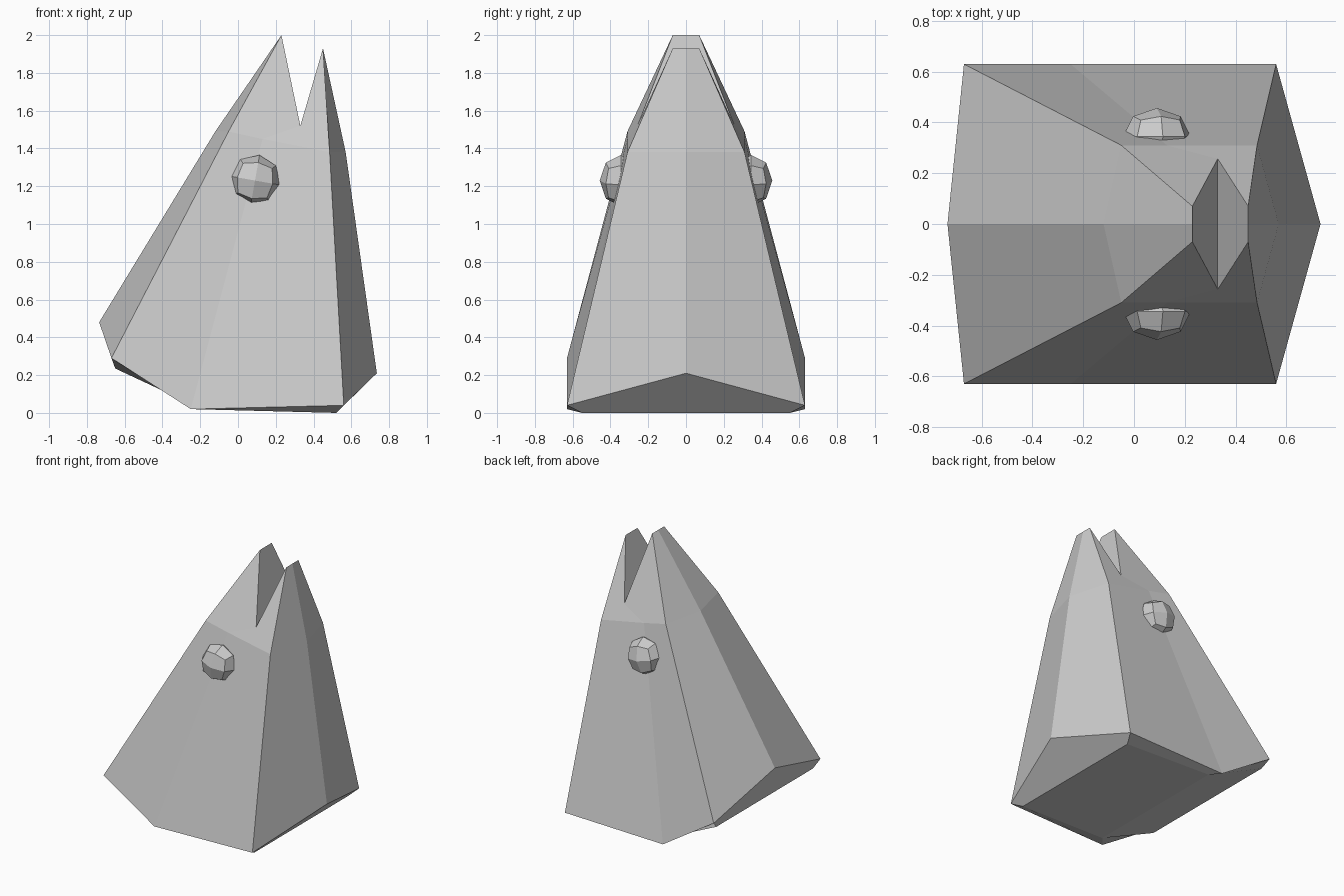
import bpy, bmesh
from math import radians
from mathutils import Matrix

if "Cube" in bpy.data.objects:
    bpy.data.objects.remove(bpy.data.objects["Cube"])

# Head: half of the shell (y >= 0), mirrored across y = 0
P = {
    # snout centre line and upper jaw side
    'nape': (-0.735, 0, 0.48), 'brow': (-0.12, 0, 1.49), 'tip': (0.23, 0, 2.0),
    'nape_s': (-0.67, 0.63, 0.29), 'brow_s': (-0.05, 0.31, 1.49), 'tip_s': (0.23, 0.07, 2.0),
    # lower jaw
    'throat': (0.735, 0, 0.21), 'chin': (0.57, 0, 1.38), 'lip': (0.45, 0, 1.93),
    'throat_s': (0.56, 0.63, 0.04), 'chin_s': (0.485, 0.31, 1.38), 'lip_s': (0.45, 0.07, 1.93),
    # cheek and mouth notch
    'gill': (-0.25, 0.63, 0.02), 'cheek': (0.13, 0.31, 1.45),
    'mouth': (0.33, 0, 1.52), 'mouth_s': (0.33, 0.257, 1.52),
    # cut neck rim
    'rim_b': (-0.65, 0.57, 0.235), 'rim_bc': (-0.65, 0, 0.235),
    'rim_m': (-0.19, 0.56, 0.02), 'rim_mc': (-0.19, 0, 0.02),
    'rim_f': (0.52, 0.55, 0), 'rim_fc': (0.52, 0, 0),
}
FACES = [
    'nape nape_s brow_s brow', 'brow brow_s tip_s tip',
    'nape_s gill cheek brow_s', 'gill throat_s chin_s cheek',
    'brow_s cheek mouth_s tip_s', 'cheek chin_s lip_s mouth_s',
    'throat_s throat chin chin_s', 'chin_s chin lip lip_s',
    'tip tip_s mouth_s mouth', 'mouth mouth_s lip_s lip',
    'nape rim_bc rim_b nape_s', 'nape_s rim_b rim_m gill',
    'gill rim_m rim_f throat_s', 'throat_s rim_f rim_fc throat',
    'rim_bc rim_mc rim_m rim_b', 'rim_mc rim_fc rim_f rim_m',
]


def make_object(name, bm):
    bmesh.ops.recalc_face_normals(bm, faces=bm.faces)
    me = bpy.data.meshes.new(name)
    bm.to_mesh(me)
    bm.free()
    ob = bpy.data.objects.new(name, me)
    bpy.context.collection.objects.link(ob)
    return ob


bm = bmesh.new()
v = {k: bm.verts.new(co) for k, co in P.items()}
for f in FACES:
    bm.faces.new([v[k] for k in f.split()])
bmesh.ops.mirror(bm, geom=bm.verts[:] + bm.edges[:] + bm.faces[:],
                 axis='Y', merge_dist=0.0005)
bmesh.ops.remove_doubles(bm, verts=bm.verts[:], dist=0.0005)
make_object('fish_head', bm)

# Eyes: a once-subdivided cube rounded into a ball, flattened sideways
for side, name in ((-1, 'eye_front'), (1, 'eye_back')):
    bm = bmesh.new()
    bmesh.ops.create_cube(bm, size=2)
    bmesh.ops.subdivide_edges(bm, edges=bm.edges[:], cuts=1, use_grid_fill=True)
    for vert in bm.verts:
        vert.co.normalize()
    m = (Matrix.Translation((0.09, side * 0.345, 1.23))
         @ Matrix.Rotation(radians(10), 4, 'Y')
         @ Matrix.Diagonal((0.135, 0.112, 0.137, 1)))
    bmesh.ops.transform(bm, matrix=m, verts=bm.verts)
    make_object(name, bm)
